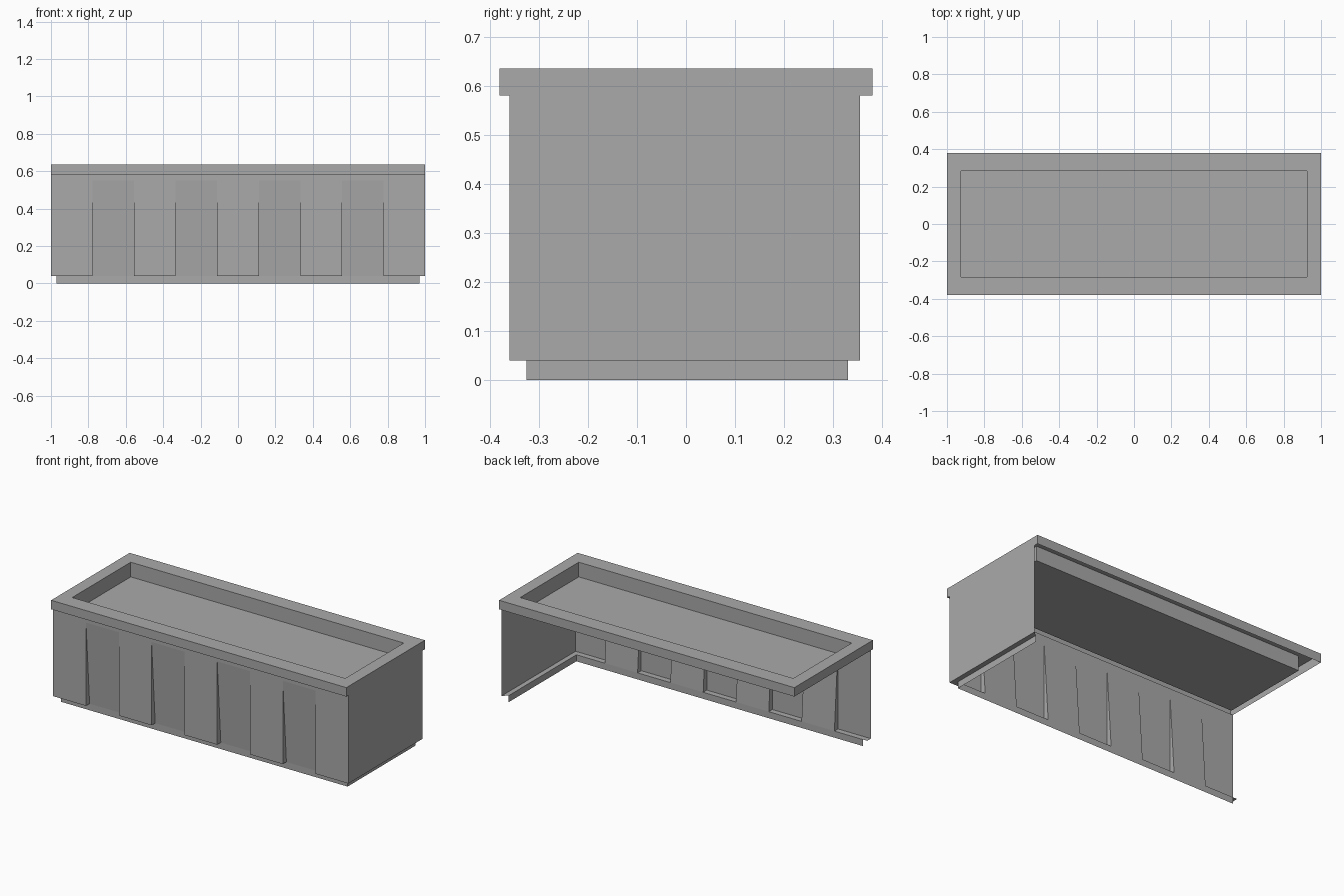
import bpy, bmesh

cube = bpy.data.objects.get("Cube")
if cube:
    bpy.data.objects.remove(cube, do_unlink=True)

grey = bpy.data.materials.new("stone_grey")
grey.use_nodes = True
grey.diffuse_color = (0.4, 0.4, 0.4, 1)
bsdf = grey.node_tree.nodes["Principled BSDF"]
bsdf.inputs["Base Color"].default_value = (0.4, 0.4, 0.4, 1)
bsdf.inputs["Roughness"].default_value = 0.8

FRONT, BACK = -0.36, 0.355       # body depth
BASE_FRONT, BASE_BACK = -0.325, 0.33
END, BASE_END = 1.0, 0.97        # body and plinth half lengths
LEDGE, RIM_LOW, RIM_TOP = 0.04, 0.58, 0.635
FLOOR, TAPER_TOP = 0.545, 0.55


def finish(name, bm):
    """Turn a bmesh into a flat-shaded object."""
    bmesh.ops.remove_doubles(bm, verts=bm.verts, dist=0.0001)
    mesh = bpy.data.meshes.new(name)
    bm.to_mesh(mesh)
    bm.free()
    mesh.materials.append(grey)
    bpy.context.collection.objects.link(bpy.data.objects.new(name, mesh))


def face(bm, points):
    return bm.faces.new([bm.verts.new(p) for p in points])


def sweep_x(bm, x0, x1, profile):
    """Sheet made by sweeping a (y, z) profile, listed downwards, along x."""
    for (ya, za), (yb, zb) in zip(profile, profile[1:]):
        face(bm, [(x0, ya, za), (x0, yb, zb), (x1, yb, zb), (x1, ya, za)])


def rectangle(bm, x, y, z):
    return [bm.verts.new((sx * x, sy * y, z))
            for sx, sy in ((-1, -1), (1, -1), (1, 1), (-1, 1))]


# Hollow rim with a sunken tray
bm = bmesh.new()
loops = [rectangle(bm, *size) for size in (
    (END, 0.38, RIM_LOW), (END, 0.38, RIM_TOP),
    (0.925, 0.283, RIM_TOP), (0.925, 0.283, FLOOR))]
for low, high in zip(loops, loops[1:]):
    for i in range(4):
        j = (i + 1) % 4
        bm.faces.new([low[i], low[j], high[j], high[i]])
bm.faces.new(loops[-1])
finish("rim_and_tray", bm)

# Front panel: straight pilasters alternating with inward-tapering bays
bm = bmesh.new()
sweep_x(bm, -END, END, [(-0.38, RIM_LOW), (FRONT, RIM_LOW), (FRONT, TAPER_TOP)])
BAYS = 9
width = 2 * END / BAYS
for i in range(BAYS):
    x0, x1 = -END + i * width, -END + (i + 1) * width
    if i % 2:
        sweep_x(bm, x0, x1, [(FRONT, TAPER_TOP), (BASE_FRONT, LEDGE)])
        for x, order in ((x0, 1), (x1, -1)):
            cheek = [(x, FRONT, TAPER_TOP), (x, FRONT, LEDGE),
                     (x, BASE_FRONT, LEDGE)]
            face(bm, cheek[::order])
    else:
        sweep_x(bm, x0, x1, [(FRONT, TAPER_TOP), (FRONT, LEDGE),
                             (BASE_FRONT, LEDGE)])
finish("front_panel", bm)

# Single end wall on the +x side, with its underside ledge
bm = bmesh.new()
face(bm, [(END, FRONT, LEDGE), (END, BACK, LEDGE),
          (END, BACK, RIM_LOW), (END, FRONT, RIM_LOW)])
face(bm, [(BASE_END, BASE_FRONT, LEDGE), (BASE_END, BASE_BACK, LEDGE),
          (END, BACK, LEDGE), (END, FRONT, LEDGE)])
finish("left_end_wall", bm)

# Recessed plinth under the front and the end wall
bm = bmesh.new()
sweep_x(bm, -BASE_END, BASE_END, [(BASE_FRONT, LEDGE), (BASE_FRONT, 0)])
face(bm, [(BASE_END, BASE_FRONT, 0), (BASE_END, BASE_BACK, 0),
          (BASE_END, BASE_BACK, LEDGE), (BASE_END, BASE_FRONT, LEDGE)])
finish("plinth", bm)
